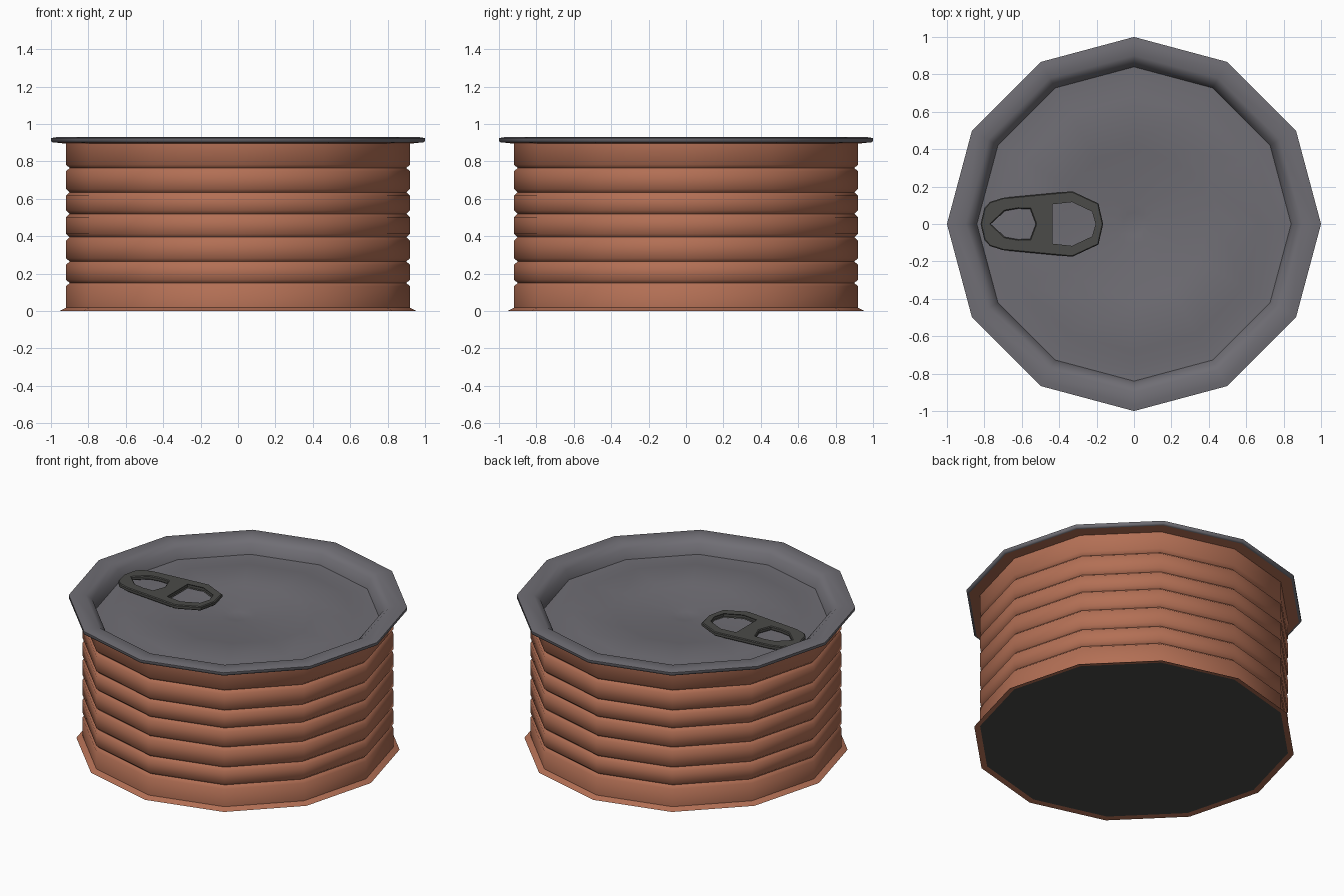
import bpy, bmesh
from math import cos, sin, pi, radians

if "Cube" in bpy.data.objects:
    bpy.data.objects.remove(bpy.data.objects["Cube"])

SIDES = 12


def material(name, color):
    m = bpy.data.materials.new(name)
    m.diffuse_color = (*color, 1)
    m.use_nodes = True
    m.node_tree.nodes["Principled BSDF"].inputs["Base Color"].default_value = m.diffuse_color
    return m


def finish(obj, mat, angle=40):
    obj.data.materials.append(mat)
    bpy.ops.object.select_all(action='DESELECT')
    obj.select_set(True)
    bpy.context.view_layer.objects.active = obj
    bpy.ops.object.shade_smooth_by_angle(angle=radians(angle))


def lathe(name, profile, mat, angle=40):
    """Spin (radius, z) points, listed bottom-outside to top, around z."""
    bm = bmesh.new()
    rings = []
    for r, z in profile:
        if r == 0:
            rings.append([bm.verts.new((0, 0, z))] * SIDES)
        else:
            rings.append([bm.verts.new((r * cos(2 * pi * i / SIDES), r * sin(2 * pi * i / SIDES), z))
                          for i in range(SIDES)])
    for a, b in zip(rings, rings[1:]):
        for i in range(SIDES):
            j = (i + 1) % SIDES
            bm.faces.new(dict.fromkeys((a[i], a[j], b[j], b[i])))
    me = bpy.data.meshes.new(name)
    bm.to_mesh(me)
    bm.free()
    obj = bpy.data.objects.new(name, me)
    bpy.context.collection.objects.link(obj)
    finish(obj, mat, angle)
    return obj


copper = material("copper", (0.45, 0.16, 0.09))
steel = material("steel", (0.16, 0.155, 0.175))
dark_steel = material("dark_steel", (0.07, 0.07, 0.065))

# Ribbed wall with flared foot and flange under the lid
wall = [(0.92, 0.006), (0.955, 0.0), (0.92, 0.018)]
for z in (0.15, 0.265, 0.395, 0.52, 0.635, 0.765):
    wall += [(0.92, z - 0.018), (0.9, z), (0.92, z + 0.018)]
wall += [(0.92, 0.895), (0.985, 0.902)]
lathe("can_wall", wall, copper, 60)

# Bottom plate
lathe("bottom_plate", [(0, 0.006), (0.92, 0.006)][::-1], dark_steel).data.flip_normals()

# Lid: rolled rim, recessed panel with stepped rings and centre dimple
lathe("lid", [(0.92, 0.902), (0.99, 0.902), (1.0, 0.908), (1.0, 0.925), (0.97, 0.93),
              (0.9, 0.93), (0.86, 0.9), (0.84, 0.84), (0.76, 0.838), (0.68, 0.85),
              (0.46, 0.85), (0.4, 0.837), (0.11, 0.837), (0.06, 0.828), (0, 0.828)], steel, 60)

# Pull tab: outline with two finger openings, mirrored about y = 0
outline = [(-0.82, 0), (-0.8, 0.085), (-0.77, 0.118), (-0.7, 0.14), (-0.33, 0.175), (-0.19, 0.11), (-0.165, 0)]
small_hole = [(-0.765, 0), (-0.69, 0.07), (-0.62, 0.082), (-0.555, 0.08), (-0.525, 0)]
large_hole = [(-0.44, 0), (-0.44, 0.11), (-0.33, 0.122), (-0.22, 0.07), (-0.2, 0)]
curve = bpy.data.curves.new("pull_tab", 'CURVE')
curve.dimensions = '2D'
curve.fill_mode = 'BOTH'
curve.extrude = 0.008
curve.bevel_depth = 0.005
curve.bevel_resolution = 0
curve.offset = -0.005
for half in (outline, small_hole, large_hole):
    loop = half + [(x, -y) for x, y in half[-2:0:-1]]
    s = curve.splines.new('POLY')
    s.points.add(len(loop) - 1)
    for p, (x, y) in zip(s.points, loop):
        p.co = (x, y, 0, 1)
    s.use_cyclic_u = True
temp = bpy.data.objects.new("tab_curve", curve)
bpy.context.collection.objects.link(temp)
bpy.context.view_layer.update()
mesh = bpy.data.meshes.new_from_object(temp.evaluated_get(bpy.context.evaluated_depsgraph_get()))
bpy.data.objects.remove(temp)
tab = bpy.data.objects.new("pull_tab", mesh)
tab.location.z = 0.867
bpy.context.collection.objects.link(tab)
finish(tab, dark_steel, 30)
